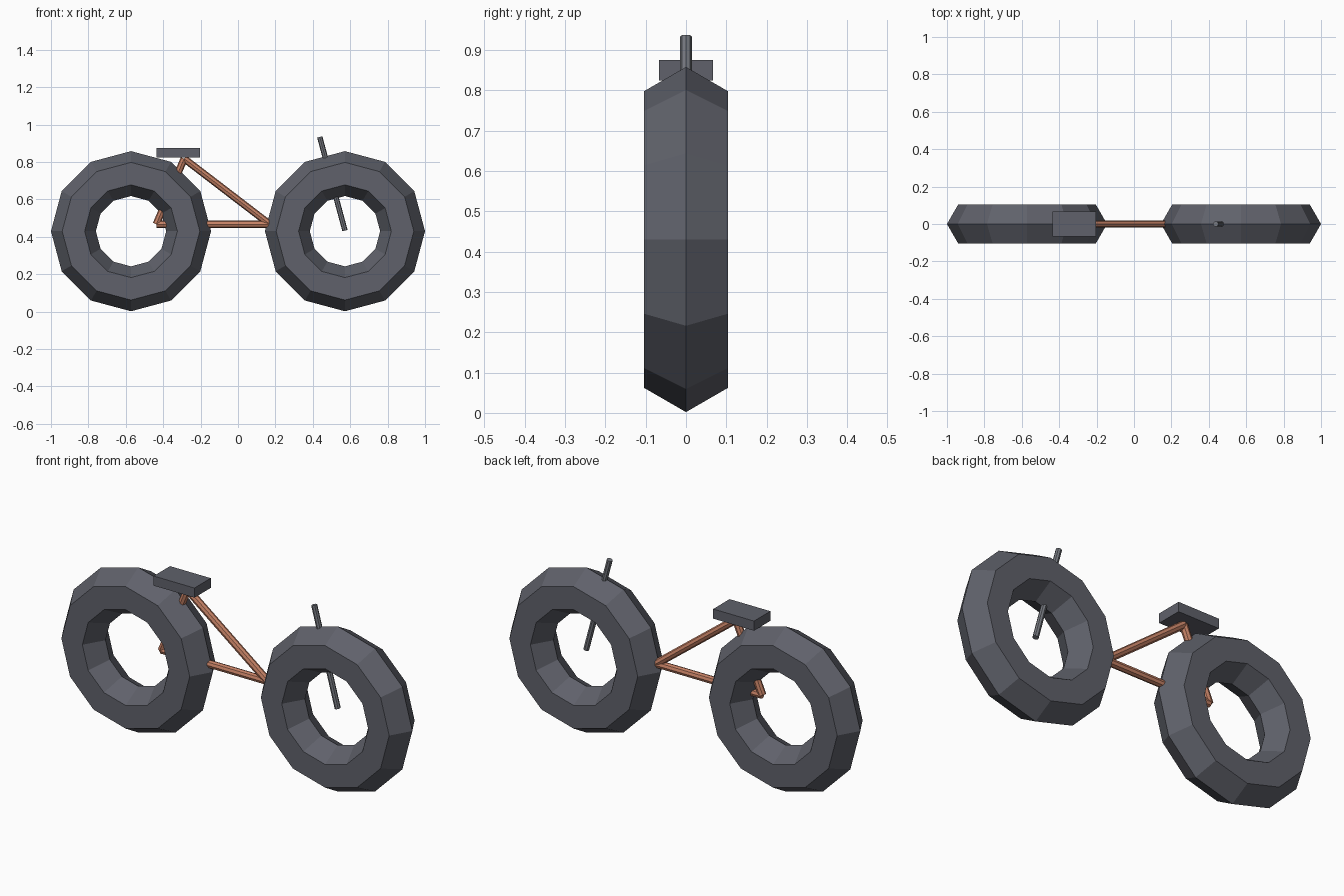
import bpy, bmesh, math
from mathutils import Vector, Matrix

if "Cube" in bpy.data.objects:
    bpy.data.objects.remove(bpy.data.objects["Cube"])


def material(name, rgb):
    m = bpy.data.materials.new(name)
    m.diffuse_color = (*rgb, 1.0)
    m.use_nodes = True
    m.node_tree.nodes["Principled BSDF"].inputs["Base Color"].default_value = m.diffuse_color
    return m


RUBBER = material("dark grey", (0.115, 0.12, 0.145))
STEEL = material("steel grey", (0.18, 0.19, 0.215))
COPPER = material("copper", (0.56, 0.22, 0.13))


def make_object(name, bm, mat):
    bmesh.ops.recalc_face_normals(bm, faces=bm.faces)
    mesh = bpy.data.meshes.new(name)
    bm.to_mesh(mesh)
    bm.free()
    mesh.materials.append(mat)
    ob = bpy.data.objects.new(name, mesh)
    bpy.context.collection.objects.link(ob)
    return ob


def tube(name, a, b, radius, sides, mat):
    """Capped cylinder between two (x, z) points in the y = 0 plane."""
    a, b = Vector((a[0], 0, a[1])), Vector((b[0], 0, b[1]))
    d = b - a
    bm = bmesh.new()
    bmesh.ops.create_cone(
        bm, cap_ends=True, segments=sides, radius1=radius, radius2=radius, depth=d.length,
        matrix=Matrix.Translation((a + b) / 2) @ d.to_track_quat('Z', 'Y').to_matrix().to_4x4())
    return make_object(name, bm, mat)


def wheel(name, x, z, major, minor, seg=12, sides=6):
    """Low-poly torus with its axle along y."""
    bm = bmesh.new()
    rings = []
    for i in range(seg):
        t = 2 * math.pi * i / seg
        ring = []
        for j in range(sides):
            p = 2 * math.pi * j / sides
            r = major + minor * math.cos(p)
            ring.append(bm.verts.new((x + r * math.cos(t), minor * math.sin(p), z + r * math.sin(t))))
        rings.append(ring)
    for i in range(seg):
        a, b = rings[i], rings[(i + 1) % seg]
        for j in range(sides):
            k = (j + 1) % sides
            bm.faces.new((a[j], b[j], b[k], a[k]))
    return make_object(name, bm, RUBBER)


# wheels
wheel("rear_wheel", -0.572, 0.43, 0.308, 0.12)
wheel("front_wheel", 0.572, 0.43, 0.308, 0.12)

# triangular frame
rear, front, top = (-0.437, 0.467), (0.17, 0.467), (-0.288, 0.818)
tube("lower_tube", rear, front, 0.0195, 8, COPPER)
tube("seat_tube", rear, top, 0.0195, 8, COPPER)
tube("top_tube", top, front, 0.0195, 8, COPPER)

# steering fork
tube("fork", (0.572, 0.433), (0.437, 0.934), 0.0145, 8, STEEL)

# seat
bm = bmesh.new()
bmesh.ops.create_cube(bm, size=1, matrix=Matrix.Translation((-0.32, 0, 0.85))
                      @ Matrix.Diagonal((0.234, 0.134, 0.05, 1)))
make_object("seat", bm, RUBBER)
